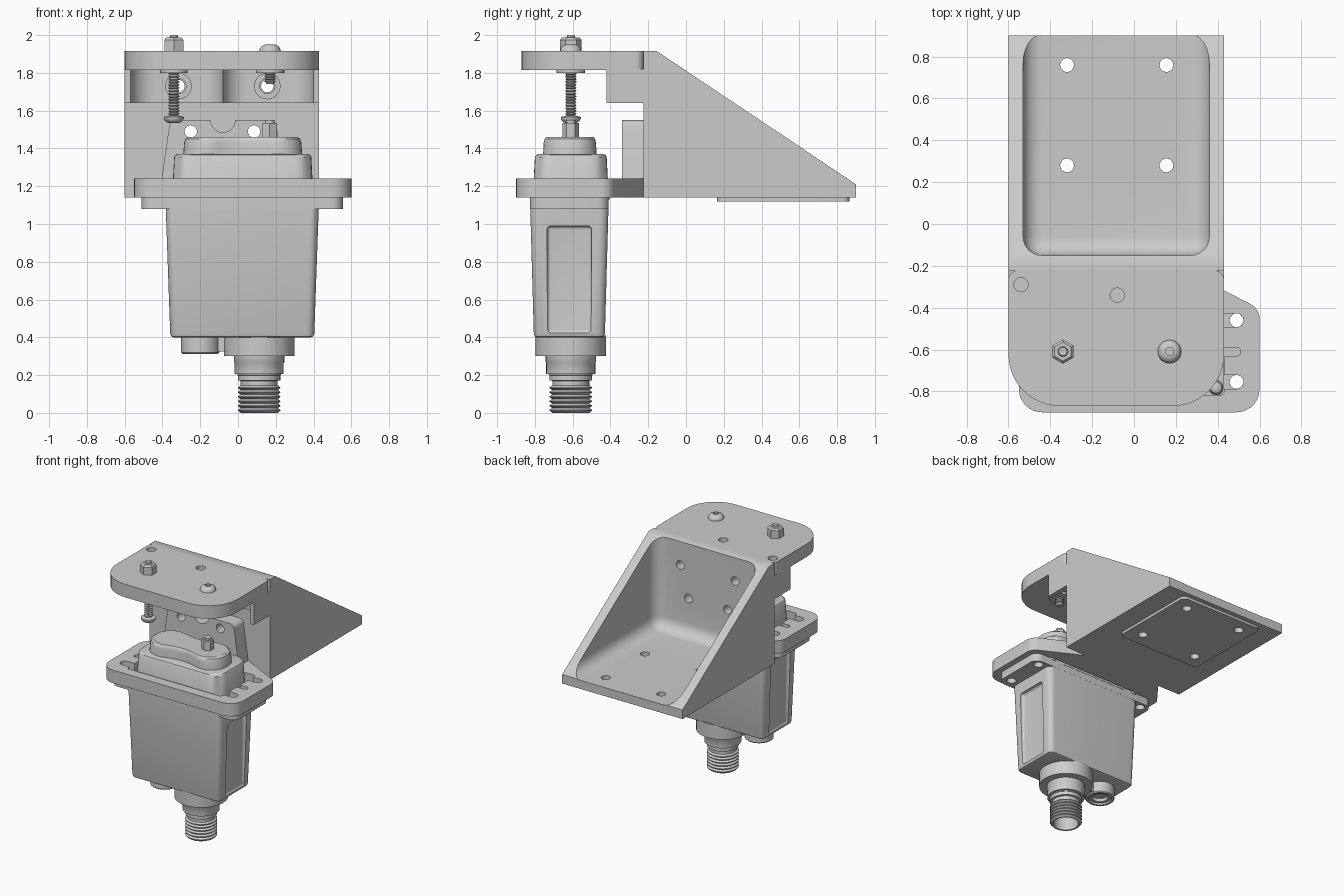
import bpy, bmesh
from math import sin, cos, tan, pi, acos
from mathutils import Vector

if "Cube" in bpy.data.objects:
    bpy.data.objects.remove(bpy.data.objects["Cube"])

AXES = {'z': lambda p, h: (p[0], p[1], h), 'x': lambda p, h: (h, p[0], p[1]),
        'y': lambda p, h: (p[0], h, p[1])}


def finish(name, bm):
    bmesh.ops.remove_doubles(bm, verts=bm.verts, dist=1e-5)
    bmesh.ops.recalc_face_normals(bm, faces=bm.faces)
    me = bpy.data.meshes.new(name)
    bm.to_mesh(me)
    bm.free()
    ob = bpy.data.objects.new(name, me)
    bpy.context.collection.objects.link(ob)
    return ob


def loft(name, rings, axis='z'):
    """Skin a stack of (outline, height) rings and cap both ends."""
    bm = bmesh.new()
    rows = [[bm.verts.new(AXES[axis](p, h)) for p in pts] for pts, h in rings]
    n = len(rows[0])
    for a, b in zip(rows, rows[1:]):
        for i in range(n):
            bm.faces.new((a[i], a[(i + 1) % n], b[(i + 1) % n], b[i]))
    bm.faces.new(rows[0])
    bm.faces.new(rows[-1])
    return finish(name, bm)


def prism(name, pts, a, b, axis='z'):
    return loft(name, [(pts, a), (pts, b)], axis)


def circle(x, y, r, n=28, phase=0):
    return [(x + r * cos(phase + 2 * pi * i / n), y + r * sin(phase + 2 * pi * i / n)) for i in range(n)]


def round_poly(corners, n=7):
    """Polygon from (x, y, corner radius)."""
    out = []
    for i, (x, y, r) in enumerate(corners):
        p = Vector((x, y))
        if r == 0:
            out.append((x, y))
            continue
        u = (Vector(corners[i - 1][:2]) - p).normalized()
        v = (Vector(corners[(i + 1) % len(corners)][:2]) - p).normalized()
        th = acos(max(-1, min(1, u.dot(v))))
        t = r / tan(th / 2)
        c = p + (u + v).normalized() * (r / sin(th / 2))
        a, b, phi = p + u * t - c, p + v * t - c, pi - th
        for k in range(n + 1):
            s = k / n
            q = c + (a * sin((1 - s) * phi) + b * sin(s * phi)) / sin(phi)
            out.append((q.x, q.y))
    return out


def rrect(x0, x1, y0, y1, r):
    return round_poly([(x0, y0, r), (x1, y0, r), (x1, y1, r), (x0, y1, r)])


def lathe(name, x, y, profile, n=32):
    return loft(name, [(circle(x, y, r, n), z) for r, z in profile])


def thread(r0, r1, z0, z1, count):
    p = (z1 - z0) / count
    prof = []
    for i in range(count):
        prof += [(r0, z0 + i * p), (r1, z0 + (i + .4) * p), (r1, z0 + (i + .6) * p)]
    return prof + [(r0, z1)]


def soft_box(x0, x1, y0, y1, z0, z1, r):
    bm = bmesh.new()
    bmesh.ops.create_cube(bm, size=1)
    for v in bm.verts:
        v.co = ((x0 + x1) / 2 + v.co.x * (x1 - x0), (y0 + y1) / 2 + v.co.y * (y1 - y0),
                (z0 + z1) / 2 + v.co.z * (z1 - z0))
    bmesh.ops.bevel(bm, geom=bm.edges[:], offset=r, segments=6, profile=.5, affect='EDGES')
    return finish('cutter', bm)


def cut(ob, cutters):
    for c in cutters:
        c.hide_render = True
        m = ob.modifiers.new('cut', 'BOOLEAN')
        m.operation, m.solver, m.object = 'DIFFERENCE', 'EXACT', c
    dg = bpy.context.evaluated_depsgraph_get()
    dg.update()
    me = bpy.data.meshes.new_from_object(ob.evaluated_get(dg))
    ob.modifiers.clear()
    ob.data = me
    for c in cutters:
        bpy.data.objects.remove(c)


def holes(points, r, a, b, axis='z'):
    return [prism('cutter', circle(x, y, r), a, b, axis) for x, y in points]


# gusset bracket with a soft-cornered pocket
floor_holes = [(x, y) for x in (-.32, .155) for y in (.28, .76)]
upper_holes = [(-.315, 1.73), (.155, 1.73)]
lower_holes = [(-.25, 1.49), (.085, 1.49)]
bracket = prism('gusset_bracket', [(-.225, 1.14), (-.225, 1.915), (-.155, 1.915), (.9, 1.21), (.9, 1.14)],
                -.6, .43, 'x')
cut(bracket, [soft_box(-.53, .36, -.15, 1.6, 1.206, 2.6, .09)]
    + holes(floor_holes, .033, 1.0, 1.3) + holes(upper_holes + lower_holes, .033, -.4, 0, 'y'))

# pad under the bracket floor
pad = prism('base_pad', rrect(-.43, .27, .165, .865, .04), 1.12, 1.14)
cut(pad, holes(floor_holes, .033, 1.0, 1.3))

# overhanging top plate
plate = prism('top_plate', round_poly([(-.6, -.87, .245), (.43, -.87, .245), (.43, -.225, .04), (-.6, -.225, .04)], 12),
              1.815, 1.915)
cut(plate, holes([(-.54, -.29), (-.08, -.34)], .034, 1.7, 2))

# hanging web under the plate, scooped around the two upper holes
web = prism('plate_web', [(-.6, -.42), (.43, -.42), (.43, -.225), (-.6, -.225)], 1.64, 1.82)
cut(web, [prism('cutter', rrect(a, b, -.8, -.235, .13), 1.5, 1.815) for a, b in ((-.57, -.078), (-.082, .4))])
for i, (x, z) in enumerate(upper_holes):
    w = prism(f'wall_washer_{i}', circle(x, z, .07), -.25, -.225, 'y')
    cut(w, holes([(x, z)], .04, -.4, 0, 'y'))
    cut(web, holes([(x, z)], .033, -.4, 0, 'y'))

# upright backing plate with a notch
back = prism('backing_plate', round_poly([(-.41, 1.2, 0), (.25, 1.2, 0), (.2, 1.55, .04), (-.36, 1.55, .04)]),
             -.34, -.225, 'y')
cut(back, holes([(-.08, 1.55)], .065, -.5, -.1, 'y') + holes(lower_holes, .033, -.5, -.1, 'y'))

# mounting flange, open in the middle, with slotted holes both sides
flange = prism('mounting_flange', round_poly([
    (-.55, -.9, .11), (.6, -.9, .11), (.6, -.405, .08), (.25, -.225, 0), (-.41, -.225, 0), (-.55, -.405, .08)]),
    1.14, 1.24)
cutters = [prism('cutter', rrect(-.38, .43, -.82, -.4, .02), 1, 1.4)]
ear_holes = []
for f in (lambda x: x, lambda x: .05 - x):
    for y, w, e in ((-.46, .033, .49), (-.755, .033, .49), (-.61, .02, .49)):
        xs = sorted((f(.38), f(e + w)))
        cutters.append(prism('cutter', rrect(xs[0], xs[1], y - w, y + w, w * .98), 1, 1.4))
    ear_holes += [(f(.49), -.46), (f(.49), -.755)]
cut(flange, cutters)

# sensor ears clamped below the flange
ears = prism('sensor_ears', rrect(-.51, .555, -.825, -.41, .06), 1.08, 1.14)
cut(ears, holes(ear_holes, .033, 1, 1.3))


# tapered sensor body with recessed side panels
def body_ring(d, r):
    return rrect(-.383 + d, .428 - d, -.825 + d * .8, -.41 - d * .8, r)


body = loft('sensor_body', [(body_ring(.042, .03), .4), (body_ring(.03, .035), .405), (body_ring(.024, .04), .42),
                            (body_ring(0, .045), 1.1), (body_ring(0, .045), 1.15)])
cut(body, [soft_box(a, b, -.735, -.5, .42, .99, .02) for a, b in ((.395, .6), (-.56, -.35))])

# upper housing
loft('upper_housing', [(rrect(-.35 + d, .4 - d, -.812 + d, -.408 - d, .1), z)
                       for d, z in ((0, 1.13), (.012, 1.355), (.018, 1.365), (.03, 1.37))])


# waisted cap
def cap_ring(s):
    pts = round_poly([(-.29, -.81, .13), (.025, -.70, .4), (.34, -.81, .13),
                      (.34, -.42, .13), (.025, -.53, .4), (-.29, -.42, .13)], 10)
    return [(.025 + (x - .025) * s, -.615 + (y + .615) * (s * 1.6 - .6)) for x, y in pts]


loft('housing_cap', [(cap_ring(s), z) for s, z in ((1, 1.365), (.985, 1.43), (.965, 1.45), (.92, 1.46))])

# hex stud on the cap
prism('cap_stud', circle(.168, -.61, .043, 6, pi / 2), 1.45, 1.535)
prism('cap_stud_tip', circle(.168, -.61, .026), 1.53, 1.55)

# corner screws beside the housing
for i, (x, y) in enumerate([(.392, -.782), (-.342, -.782), (.392, -.438), (-.342, -.438)]):
    lathe(f'corner_screw_{i}', x, y, [(.034, 1.13), (.034, 1.17), (.026, 1.185), (.01, 1.19)], 20)

# long adjusting bolt, head down, with nut and washer
bx, by = -.34, -.61
lathe('bolt_shaft', bx, by, thread(.022, .029, 1.56, 1.99, 28) + [(.02, 2.0)], 20)
lathe('bolt_head', bx, by, [(.03, 1.535), (.044, 1.543), (.053, 1.557), (.053, 1.567), (.03, 1.572)], 28)
lathe('bolt_washer', bx, by, [(.072, 1.8), (.072, 1.815)])
loft('bolt_nut', [(circle(bx, by, r, 6, pi / 2), z) for r, z in ((.058, 1.915), (.058, 1.975), (.045, 1.988))])

# short button screw
sx = .17
lathe('button_shaft', sx, by, [(.02, 1.742)] + thread(.023, .029, 1.748, 1.815, 5), 20)
lathe('button_washer', sx, by, [(.075, 1.8), (.075, 1.815)])
lathe('button_head', sx, by, [(.056, 1.915), (.055, 1.925), (.046, 1.94), (.03, 1.949),
                              (.02, 1.95), (.02, 1.935)], 28)

# threaded connector below the body
cx = .112
lathe('connector_boss', cx, by, [(.187, .3), (.187, .41)], 48)
lathe('connector_collar', cx, by, [(.1, .19), (.115, .2), (.115, .205), (.13, .206), (.13, .265),
                                   (.133, .27), (.133, .31)], 40)
lathe('connector_thread', cx, by, [(.08, .1), (.088, 0), (.102, 0)] + thread(.098, .112, .002, .145, 6)
      + [(.098, .17), (.112, .172), (.112, .2)], 40)

# small port beside the connector
lathe('side_port', -.2, by, [(.03, .35), (.055, .35), (.055, .325), (.075, .325), (.08, .313), (.095, .313),
                             (.102, .32), (.102, .41)], 36)
prism('port_bridge', rrect(-.12, 0, -.65, -.57, .01), .325, .41)

# smooth shading with crisp edges
for ob in bpy.context.scene.objects:
    ob.select_set(True)
    bpy.context.view_layer.objects.active = ob
bpy.ops.object.shade_smooth_by_angle(angle=.6)
